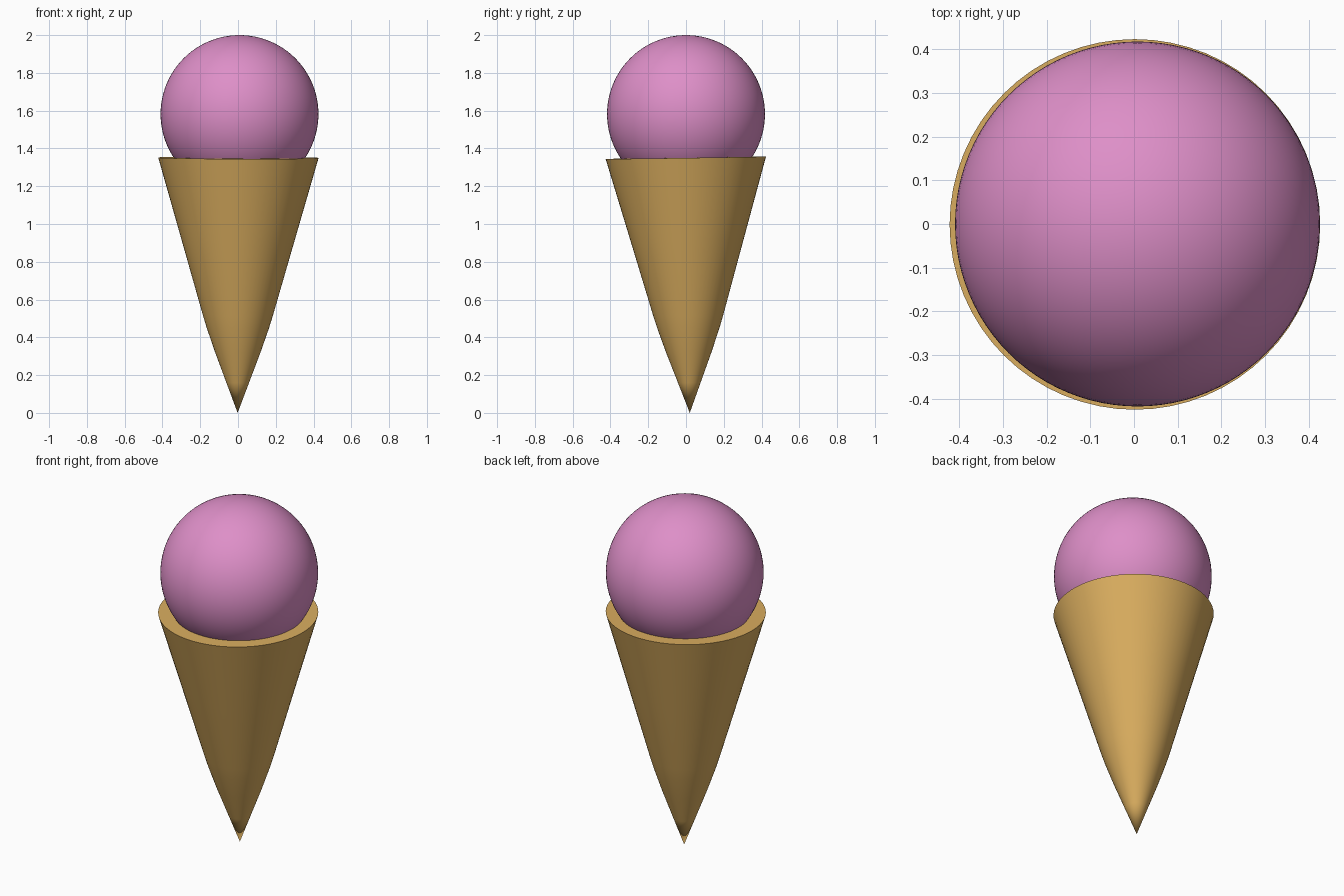
import bpy, math
from mathutils import Matrix

if "Cube" in bpy.data.objects:
    bpy.data.objects.remove(bpy.data.objects["Cube"])


def material(name, rgb):
    m = bpy.data.materials.new(name)
    m.diffuse_color = (*rgb, 1)
    m.use_nodes = True
    m.node_tree.nodes["Principled BSDF"].inputs["Base Color"].default_value = m.diffuse_color
    return m


def lathe(name, profile, sides, mat):
    """Revolve (radius, z) points round z; end points with radius 0 become poles."""
    verts, faces, rings = [], [], []
    for r, z in profile:
        n = 1 if r == 0 else sides
        rings.append([len(verts) + i for i in range(n)])
        verts += [(r * math.cos(math.tau * i / sides), r * math.sin(math.tau * i / sides), z)
                  for i in range(n)]
    for a, b in zip(rings, rings[1:]):
        for i in range(sides):
            j = (i + 1) % sides
            if len(a) == 1:
                faces.append((a[0], b[j], b[i]))
            elif len(b) == 1:
                faces.append((a[i], a[j], b[0]))
            else:
                faces.append((a[i], a[j], b[j], b[i]))
    mesh = bpy.data.meshes.new(name)
    mesh.from_pydata(verts, [], faces)
    mesh.materials.append(mat)
    ob = bpy.data.objects.new(name, mesh)
    bpy.context.collection.objects.link(ob)
    bpy.ops.object.select_all(action='DESELECT')
    ob.select_set(True)
    bpy.context.view_layer.objects.active = ob
    bpy.ops.object.shade_smooth_by_angle(angle=math.radians(40))
    return ob


pink = material("strawberry pink", (0.73, 0.275, 0.578))
gold = material("wafer gold", (0.70, 0.42, 0.114))

# Wafer cone: pointed tip, soft bend, straight flare and a flat lid
cone = lathe("wafer_cone", [(0, 0), (0.06, 0.16), (0.12, 0.32), (0.165, 0.45), (0.185, 0.515),
                            (0.30, 0.917), (0.4245, 1.351), (0, 1.351)], 64, gold)
# The cone leans slightly, with its tip towards the back
cone.matrix_world = (Matrix.Translation((-0.002, 0.02, 0))
                     @ Matrix.Rotation(0.0155, 4, 'X') @ Matrix.Rotation(0.003, 4, 'Y'))

# Ice cream scoop sunk into the cone
R = 0.418
steps = 48
arc = [(R * math.sin(math.pi * i / steps), -R * math.cos(math.pi * i / steps))
       for i in range(1, steps)]
scoop = lathe("ice_cream_scoop", [(0, -R)] + arc + [(0, R)], 96, pink)
scoop.location = (0.008, 0, 2 - R)
